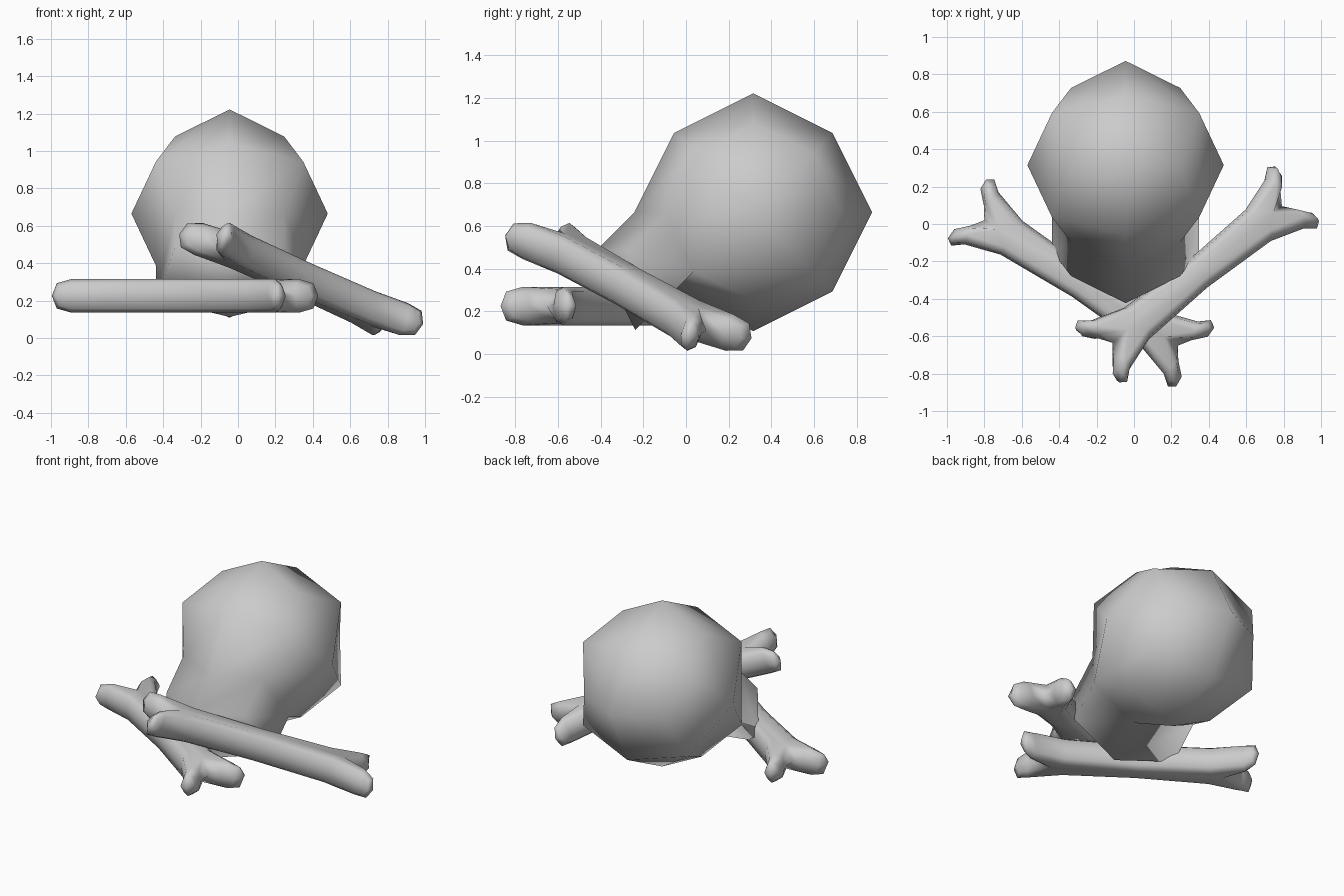
import bpy, bmesh, math

if "Cube" in bpy.data.objects:
    bpy.data.objects.remove(bpy.data.objects["Cube"])


def finish(bm, name, location, rotation):
    bmesh.ops.recalc_face_normals(bm, faces=bm.faces[:])
    mesh = bpy.data.meshes.new(name)
    bm.to_mesh(mesh)
    bm.free()
    for p in mesh.polygons:
        p.use_smooth = True
    ob = bpy.data.objects.new(name, mesh)
    ob.location = location
    ob.rotation_euler = rotation
    bpy.context.collection.objects.link(ob)
    return ob


# Skull: cube rounded once, with the upper half of one face extruded as the jaw
def make_skull():
    r = 0.525
    bm = bmesh.new()
    bmesh.ops.create_cube(bm, size=2 * r)
    bmesh.ops.subdivide_edges(bm, edges=bm.edges[:], cuts=1, use_grid_fill=True)
    for v in bm.verts:
        n = sum(abs(c) > 0.01 for c in v.co)
        v.co *= {1: 1.0, 2: 0.75, 3: 0.5556}[n]
    front = [f for f in bm.faces
             if f.calc_center_median().y < -0.3 and f.calc_center_median().z > 0]
    ext = bmesh.ops.extrude_face_region(bm, geom=front)
    moved = [g for g in ext["geom"] if isinstance(g, bmesh.types.BMVert)]
    bmesh.ops.translate(bm, vec=(0, -0.256, 0), verts=moved)
    finish(bm, "skull", (-0.045, 0.315, 0.665), (math.radians(45), 0, 0))


# Bone: split shaft with two prongs on each end, smoothed one level
def make_bone(name, location, rotation):
    h, u, w = 0.09, 0.57, 0.088
    quads = []
    for s in (1, -1):
        quads.append([(-u, 0), (u, 0), (u, s * w), (-u, s * w)])
        for e in (1, -1):
            quads.append([(e * u, 0), (e * 0.755, s * 0.13),
                          (e * 0.70, s * 0.245), (e * u, s * w)])
    bm = bmesh.new()
    for q in quads:
        bm.faces.new([bm.verts.new((x, y, -h)) for x, y in q])
    bmesh.ops.remove_doubles(bm, verts=bm.verts[:], dist=0.001)
    bmesh.ops.recalc_face_normals(bm, faces=bm.faces[:])
    ext = bmesh.ops.extrude_face_region(bm, geom=bm.faces[:], use_keep_orig=True)
    top = [g for g in ext["geom"] if isinstance(g, bmesh.types.BMVert)]
    bmesh.ops.translate(bm, vec=(0, 0, 2 * h), verts=top)
    ob = finish(bm, name, location, rotation)
    mod = ob.modifiers.new("round", "SUBSURF")
    mod.levels = mod.render_levels = 1
    mod.use_limit_surface = False


make_skull()
make_bone("lower_bone", (-0.283, -0.315, 0.225), (0, 0, math.radians(-33)))
make_bone("upper_bone", (0.338, -0.27, 0.315),
          (0, math.radians(19.3), math.radians(38.9)))
